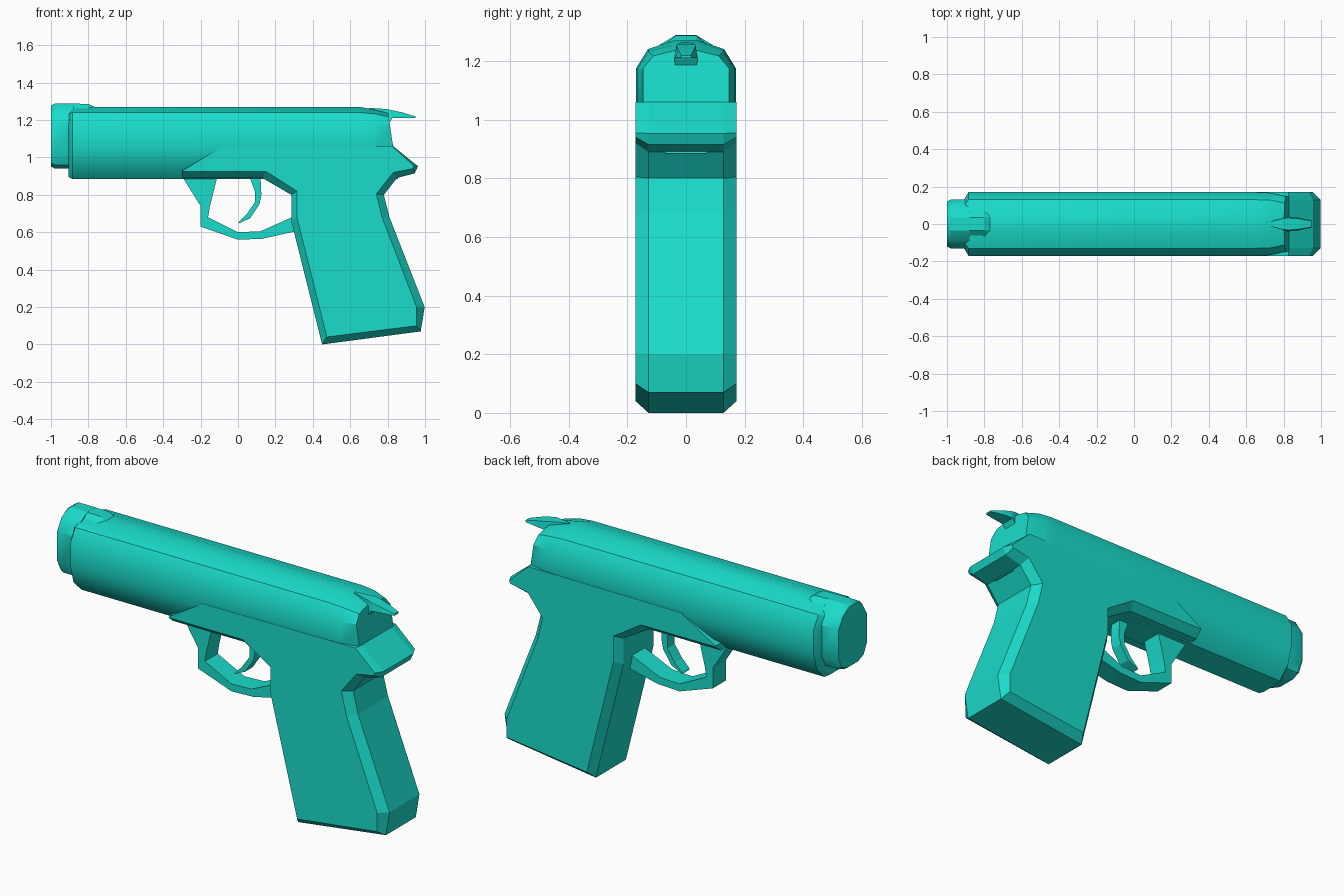
import bpy, bmesh

mat = bpy.data.materials.new("teal")
mat.diffuse_color = (0.01, 0.72, 0.6, 1)


def loft(name, rings, smooth=None):
    """Skin a list of closed rings of equal length and cap both ends."""
    bm = bmesh.new()
    vs = [[bm.verts.new(p) for p in r] for r in rings]
    n = len(vs[0])
    for a, b in zip(vs, vs[1:]):
        for i in range(n):
            j = (i + 1) % n
            bm.faces.new((a[i], a[j], b[j], b[i]))
    bm.faces.new(vs[0])
    bm.faces.new(vs[-1])
    bmesh.ops.recalc_face_normals(bm, faces=bm.faces)
    me = bpy.data.meshes.new(name)
    bm.to_mesh(me)
    bm.free()
    me.materials.append(mat)
    ob = bpy.data.objects.new(name, me)
    bpy.context.collection.objects.link(ob)
    if smooth:
        bpy.ops.object.select_all(action='DESELECT')
        ob.select_set(True)
        bpy.context.view_layer.objects.active = ob
        bpy.ops.object.shade_smooth_by_angle(angle=smooth)
    return ob


def section(half, x, sy=1.0, top=None, slant=0.0, sz=1.0, zc=1.115):
    """Mirror a half cross-section (y, z) at station x; clamp its top, lean it by slant."""
    pts = [(y * sy, zc + (z - zc) * sz) for y, z in half]
    if top:
        pts = [(y, min(z, top - 0.25 * y)) for y, z in pts]
    full = pts + [(-y, z) for y, z in reversed(pts)]
    return [(x + slant * (1.22 - z), y, z) for y, z in full]


def strip(name, outer, inner, w):
    """Rectangular bar running between an outer and an inner side path (x, z)."""
    loft(name, [[(a[0], -w, a[1]), (a[0], w, a[1]), (b[0], w, b[1]), (b[0], -w, b[1])]
                for a, b in zip(outer, inner)])


# slide
slide = [(0.04, 1.27), (0.13, 1.24), (0.17, 1.175), (0.17, 1.04), (0.145, 0.95), (0.08, 0.885)]
loft("slide", [
    section(slide, -0.905, 0.8, sz=0.95, zc=1.08),
    section(slide, -0.885),
    section(slide, 0.65),
    section(slide, 0.73, 0.98, 1.265),
    section(slide, 0.805, 0.86, 1.245, 0.15)], 0.6)

# muzzle collar
muzzle = [(0.035, 1.288), (0.09, 1.255), (0.13, 1.19), (0.13, 1.02), (0.1, 0.96), (0.05, 0.94)]
loft("muzzle", [
    section(muzzle, -1.0, 0.93, sz=0.93),
    section(muzzle, -0.98),
    section(muzzle, -0.88)], 0.5)

# front sight ramp
loft("front_sight", [
    section([(0.035, 1.288), (0.13, 1.2), (0.1, 1.15)], -0.9),
    section([(0.035, 1.286), (0.08, 1.25), (0.08, 1.15)], -0.8),
    section([(0.035, 1.268), (0.06, 1.255), (0.06, 1.15)], -0.765)])

# frame and grip: narrow silhouette outline, flat cheeks inset by a bevel
edge = [(-0.30, 0.89), (0.13, 0.89), (0.285, 0.80), (0.285, 0.66), (0.45, 0.0), (0.977, 0.07),
        (0.998, 0.20), (0.81, 0.68), (0.78, 0.80), (0.85, 0.89), (0.945, 0.915), (0.962, 0.953),
        (0.83, 1.06), (-0.09, 1.055), (-0.30, 0.93)]
cheek = [(-0.295, 0.925), (0.15, 0.925), (0.315, 0.82), (0.315, 0.68), (0.475, 0.04), (0.955, 0.10),
         (0.955, 0.20), (0.77, 0.68), (0.74, 0.805), (0.83, 0.92), (0.935, 0.94), (0.94, 0.955),
         (0.825, 1.06), (-0.09, 1.055), (-0.295, 0.93)]


def outline(pts, y):
    return [(x, y, z) for x, z in pts]


loft("frame_and_grip", [outline(cheek, -0.172), outline(edge, -0.128),
                        outline(edge, 0.128), outline(cheek, 0.172)])

# trigger guard
strip("trigger_guard",
      [(-0.30, 0.9), (-0.20, 0.74), (-0.20, 0.63), (0.0, 0.56), (0.13, 0.565), (0.33, 0.61)],
      [(-0.11, 0.9), (-0.15, 0.74), (-0.16, 0.68), (0.0, 0.60), (0.12, 0.605), (0.30, 0.685)], 0.055)

# trigger
strip("trigger",
      [(0.12, 0.9), (0.125, 0.80), (0.115, 0.75), (0.065, 0.675), (0.0, 0.645)],
      [(0.06, 0.9), (0.09, 0.82), (0.09, 0.76), (0.045, 0.695), (0.005, 0.655)], 0.032)

# hammer: (x, half width, top z, bottom z)
loft("hammer", [[(x, -w, t), (x, w, t), (x, w * 1.2, b), (x, -w * 1.2, b)] for x, w, t, b in [
    (0.70, 0.006, 1.265, 1.2), (0.80, 0.03, 1.258, 1.17), (0.825, 0.033, 1.252, 1.21),
    (0.88, 0.028, 1.24, 1.212), (0.95, 0.016, 1.219, 1.21)]])
